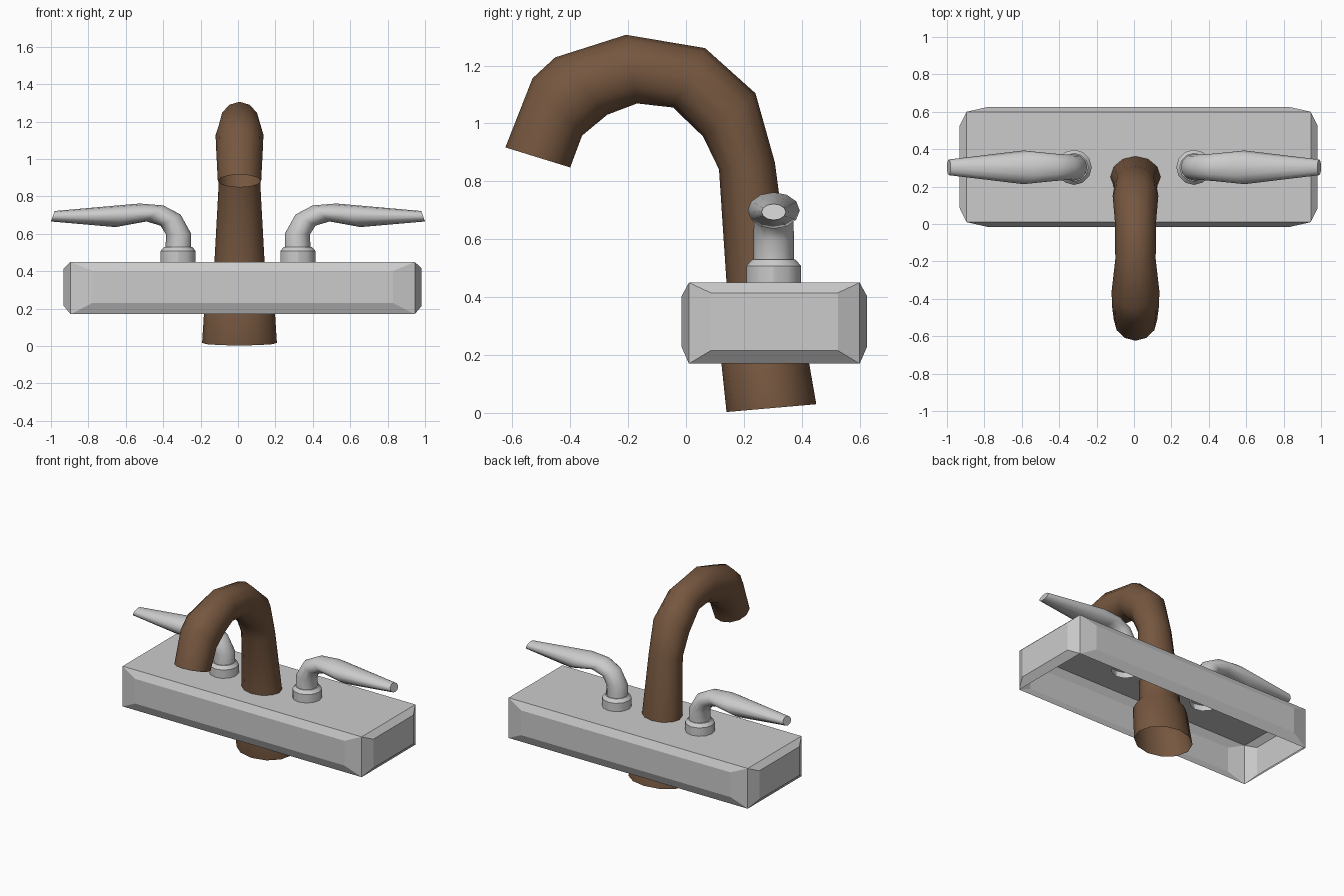
import bpy, bmesh, math
from mathutils import Vector

if "Cube" in bpy.data.objects:
    bpy.data.objects.remove(bpy.data.objects["Cube"])

SIDES = 12


def make_object(name, bm, smooth_angle=None):
    bmesh.ops.recalc_face_normals(bm, faces=bm.faces)
    mesh = bpy.data.meshes.new(name)
    bm.to_mesh(mesh)
    bm.free()
    ob = bpy.data.objects.new(name, mesh)
    bpy.context.collection.objects.link(ob)
    if smooth_angle:
        bpy.ops.object.select_all(action='DESELECT')
        ob.select_set(True)
        bpy.context.view_layer.objects.active = ob
        bpy.ops.object.shade_smooth_by_angle(angle=math.radians(smooth_angle))
    return ob


def loft(name, rings, place, cap_end=False, smooth_angle=50):
    """Tube through elliptical rings: (outline point a, outline point b, half width).
    place(p, z, side) turns profile-plane coordinates into 3D."""
    bm = bmesh.new()
    loops = []
    for a, b, w in rings:
        a, b = Vector(a), Vector(b)
        c, r = (a + b) / 2, (a - b) / 2
        loop = []
        for i in range(SIDES):
            t = 2 * math.pi * i / SIDES
            p = c + r * math.cos(t)
            loop.append(bm.verts.new(place(p.x, p.y, w * math.sin(t))))
        loops.append(loop)
    for l0, l1 in zip(loops, loops[1:]):
        for i in range(SIDES):
            j = (i + 1) % SIDES
            bm.faces.new((l0[i], l0[j], l1[j], l1[i]))
    if cap_end:
        bm.faces.new(loops[-1])
    return make_object(name, bm, smooth_angle)


def mirror_x(ob):
    ob.modifiers.new("mirror", 'MIRROR').use_axis[0] = True


# Base: box shell, open below, each side wall has a raised bevelled panel
bm = bmesh.new()
x0, x1, y0, y1, z0, z1 = -0.895, 0.945, 0.01, 0.60, 0.17, 0.45
corners = [(x0, y0), (x1, y0), (x1, y1), (x0, y1)]
low = [bm.verts.new((x, y, z0)) for x, y in corners]
top = [bm.verts.new((x, y, z1)) for x, y in corners]
bm.faces.new(top)
for i in range(4):
    j = (i + 1) % 4
    outer = [low[i], low[j], top[j], top[i]]
    a, b = Vector((*corners[i], 0)), Vector((*corners[j], 0))
    along = (b - a).normalized()
    out = Vector((along.y, -along.x, 0))
    inset, push, pz0, pz1 = ((0.115, 0.026, 0.23, 0.402) if i % 2 == 0
                             else (0.075, 0.037, 0.215, 0.415))
    pa, pb = a + along * inset + out * push, b - along * inset + out * push
    inner = [bm.verts.new((p.x, p.y, z)) for p, z in
             ((pa, pz0), (pb, pz0), (pb, pz1), (pa, pz1))]
    bm.faces.new(inner)
    for k in range(4):
        m = (k + 1) % 4
        bm.faces.new((outer[k], outer[m], inner[m], inner[k]))
make_object("base_plate", bm)

# Spout: open bent tube with a wide shank below the base
spout = loft("spout", [
    ((0.45, 0.03), (0.14, 0.003), 0.20),
    ((0.41, 0.26), (0.115, 0.24), 0.185),
    ((0.375, 0.31), (0.145, 0.30), 0.14),
    ((0.362, 0.45), (0.14, 0.45), 0.134),
    ((0.307, 0.865), (0.114, 0.841), 0.112),
    ((0.24, 1.104), (0.059, 0.955), 0.122),
    ((0.066, 1.26), (-0.045, 1.055), 0.11),
    ((-0.207, 1.306), (-0.169, 1.069), 0.108),
    ((-0.452, 1.228), (-0.272, 1.03), 0.128),
    ((-0.53, 1.156), (-0.359, 0.958), 0.125),
    ((-0.624, 0.917), (-0.40, 0.848), 0.116),
], lambda p, z, s: (0.008 + s, p, z))
brown = bpy.data.materials.new("brown")
brown.diffuse_color = (0.18, 0.095, 0.05, 1)
brown.use_nodes = True
brown.node_tree.nodes["Principled BSDF"].inputs["Base Color"].default_value = brown.diffuse_color
spout.data.materials.append(brown)


def on_handle(p, z, s):
    return (p, 0.303 + s, z)


# Collars under the handles
collar = loft("handle_collars", [((0.32 - r, z), (0.32 + r, z), r) for r, z in
              ((0.094, 0.41), (0.094, 0.508), (0.075, 0.53))],
              on_handle, True, 30)
mirror_x(collar)

# Lever handles: post bending into a tapered lever
lever = loft("lever_handles", [
    ((0.25, 0.50), (0.388, 0.50), 0.07),
    ((0.25, 0.60), (0.385, 0.598), 0.07),
    ((0.307, 0.703), (0.415, 0.644), 0.068),
    ((0.40, 0.752), (0.49, 0.666), 0.075),
    ((0.527, 0.762), (0.655, 0.636), 0.09),
    ((0.98, 0.722), (1.0, 0.666), 0.042),
], on_handle, True)
mirror_x(lever)
